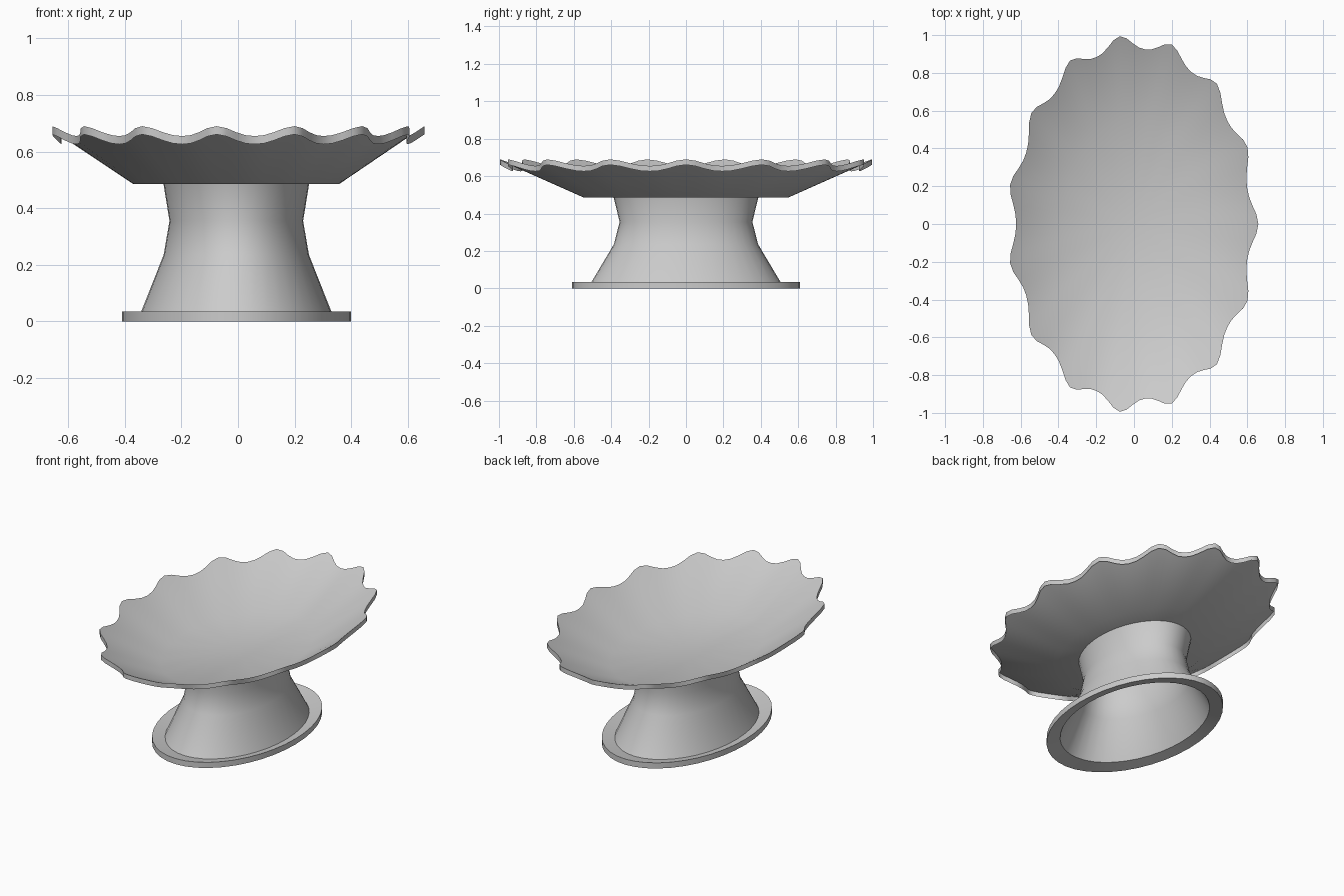
import bpy, bmesh, math

cube = bpy.data.objects.get("Cube")
if cube:
    bpy.data.objects.remove(cube, do_unlink=True)

RX, RY, CX = 0.663, 0.997, -0.006   # oval half sizes of the dish and its centre
LOBES = 15

grey = bpy.data.materials.new("plain grey")
grey.use_nodes = True
grey.diffuse_color = (0.6, 0.6, 0.6, 1)
grey.node_tree.nodes["Principled BSDF"].inputs["Base Color"].default_value = (0.6, 0.6, 0.6, 1)


def oval_lathe(name, rows, segs, closed=False):
    """Sweep rows of (scale, z, scale wave, z wave) round the oval; scale 0 is a pole."""
    bm = bmesh.new()
    rings = []
    for s, z, ws, wz in rows:
        if s == 0:
            rings.append([bm.verts.new((CX, 0, z))] * segs)
            continue
        ring = []
        for i in range(segs):
            a = math.tau * i / segs
            w = math.cos(LOBES * a) + 0.12 * math.cos(2 * LOBES * a)
            r = s + ws * w
            ring.append(bm.verts.new((CX + RX * r * math.cos(a), RY * r * math.sin(a), z + wz * w)))
        rings.append(ring)
    pairs = list(zip(rings, rings[1:]))
    if closed:
        pairs.append((rings[-1], rings[0]))
    for low, high in pairs:
        for i in range(segs):
            j = (i + 1) % segs
            corners = list(dict.fromkeys((low[i], low[j], high[j], high[i])))
            bm.faces.new(corners)
    mesh = bpy.data.meshes.new(name)
    bm.to_mesh(mesh)
    bm.free()
    mesh.materials.append(grey)
    obj = bpy.data.objects.new(name, mesh)
    bpy.context.collection.objects.link(obj)
    bpy.ops.object.select_all(action='DESELECT')
    obj.select_set(True)
    bpy.context.view_layer.objects.active = obj
    bpy.ops.object.shade_smooth_by_angle(angle=math.radians(50))


# Thin scalloped dish: hanging lip, wavy rim, sloping wall, flat centre
oval_lathe("scalloped_dish", [(0.963, 0.641, 0.035, 0.0175), (0.963, 0.67, 0.035, 0.0175),
                              (0.55, 0.486, 0, 0), (0, 0.486, 0, 0)], LOBES * 8)

# Hollow waisted pedestal, open at the foot
oval_lathe("pedestal", [(s, z, 0, 0) for s, z in
                        ((0.517, 0.017), (0.387, 0.235), (0.356, 0.355), (0.388, 0.486))], 40)

# Oval foot ring, thinning towards the pedestal
oval_lathe("foot_ring", [(0.517, 0.017, 0, 0), (0.61, 0, 0, 0), (0.61, 0.035, 0, 0)], 40, closed=True)
